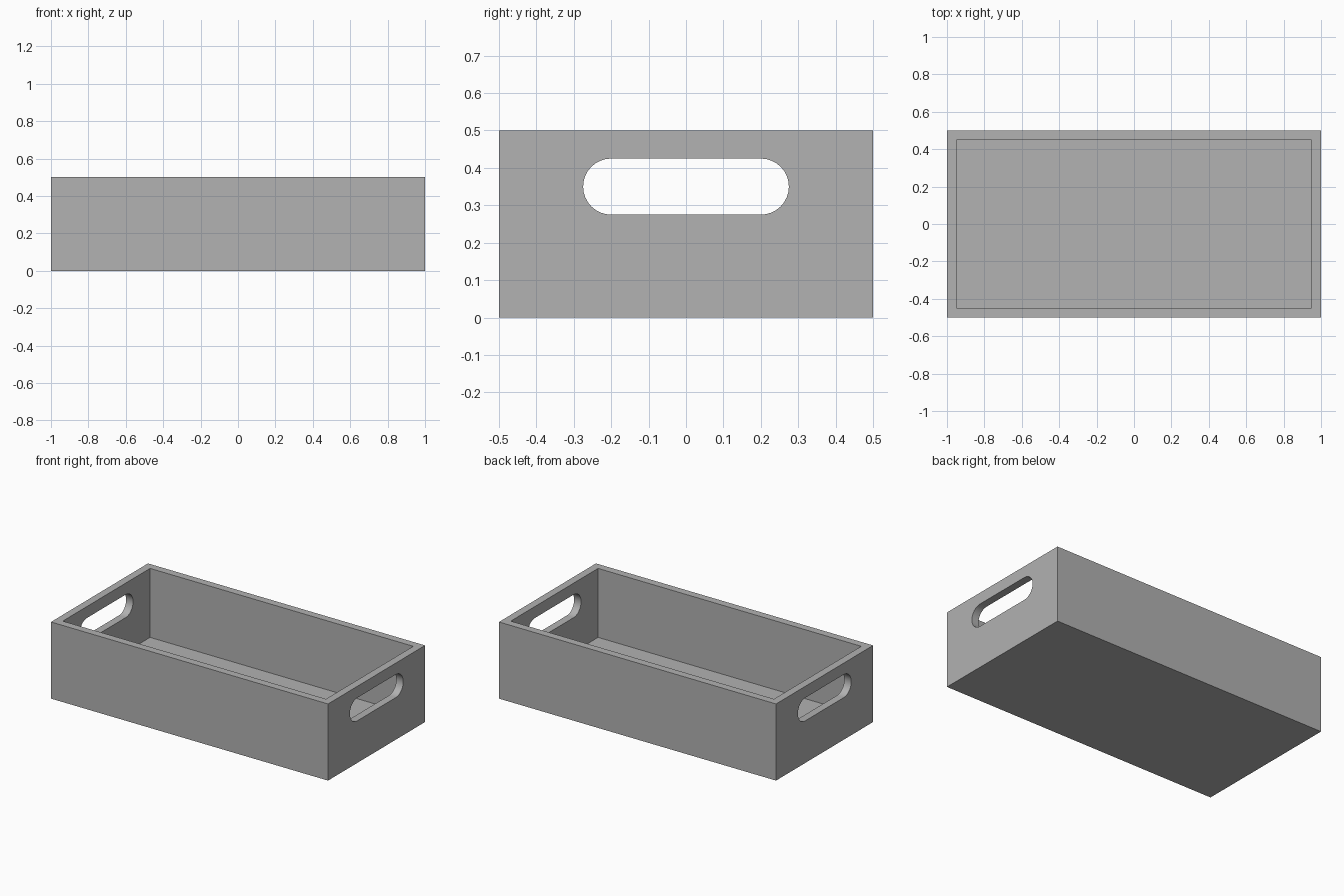
import bpy
import bmesh
from math import cos, sin, pi, radians
from mathutils import Matrix

LENGTH, WIDTH, HEIGHT, WALL = 2.0, 1.0, 0.5, 0.05
SLOT_Z, SLOT_RADIUS, SLOT_HALF = 0.35, 0.075, 0.2
ARC_STEPS = 16

if "Cube" in bpy.data.objects:
    bpy.data.objects.remove(bpy.data.objects["Cube"], do_unlink=True)


def make_object(name, bm):
    bmesh.ops.recalc_face_normals(bm, faces=bm.faces[:])
    mesh = bpy.data.meshes.new(name)
    bm.to_mesh(mesh)
    bm.free()
    obj = bpy.data.objects.new(name, mesh)
    bpy.context.collection.objects.link(obj)
    return obj


def box(name, size, bottom):
    bm = bmesh.new()
    place = Matrix.Translation((0, 0, bottom + size[2] / 2))
    bmesh.ops.create_cube(bm, size=1, matrix=place @ Matrix.Diagonal((*size, 1)))
    return make_object(name, bm)


def slot_prism(name):
    """Rounded slot profile in the YZ plane, pushed through both ends."""
    bm = bmesh.new()
    points = []
    for side in (1, -1):
        for i in range(ARC_STEPS + 1):
            a = -pi / 2 + pi * i / ARC_STEPS
            points.append((side * (SLOT_HALF + SLOT_RADIUS * cos(a)),
                           SLOT_Z + side * SLOT_RADIUS * sin(a)))
    face = bm.faces.new([bm.verts.new((-LENGTH, y, z)) for y, z in points])
    pushed = bmesh.ops.extrude_face_region(bm, geom=[face])["geom"]
    verts = [v for v in pushed if isinstance(v, bmesh.types.BMVert)]
    bmesh.ops.translate(bm, verts=verts, vec=(2 * LENGTH, 0, 0))
    return make_object(name, bm)


# Solid block, hollowed from the top, with a hand hole in each end
tray = box("tray", (LENGTH, WIDTH, HEIGHT), 0)
cutters = [box("cavity_cutter", (LENGTH - 2 * WALL, WIDTH - 2 * WALL, HEIGHT), WALL),
           slot_prism("handle_cutter")]

bpy.ops.object.select_all(action="DESELECT")
tray.select_set(True)
bpy.context.view_layer.objects.active = tray
for cutter in cutters:
    cutter.hide_render = True
    cut = tray.modifiers.new(cutter.name, "BOOLEAN")
    cut.operation = "DIFFERENCE"
    cut.solver = "EXACT"
    cut.object = cutter
    bpy.ops.object.modifier_apply(modifier=cut.name)
    bpy.data.objects.remove(cutter, do_unlink=True)

# Plain grey finish
grey = bpy.data.materials.new("plain_grey")
grey.use_nodes = True
colour = (0.445, 0.445, 0.445, 1)
grey.diffuse_color = colour
grey.node_tree.nodes["Principled BSDF"].inputs["Base Color"].default_value = colour
tray.data.materials.clear()
tray.data.materials.append(grey)

bpy.ops.object.shade_smooth_by_angle(angle=radians(30))
